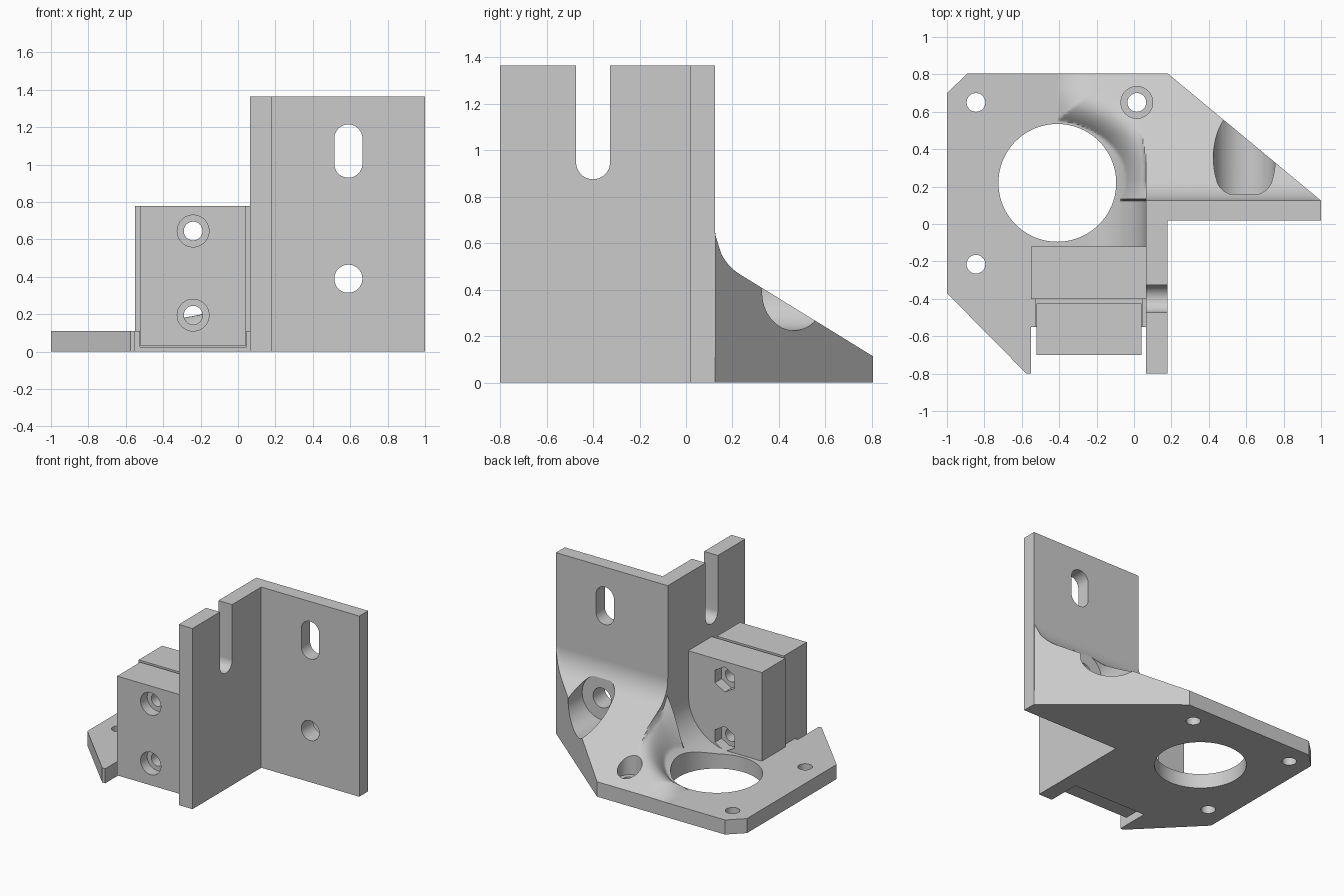
import bpy, bmesh, math
from mathutils import Matrix

cube = bpy.data.objects.get("Cube")
if cube:
    bpy.data.objects.remove(cube, do_unlink=True)

grey = bpy.data.materials.new("plain_grey")
grey.use_nodes = True
COLOUR = (0.6, 0.6, 0.6, 1)
grey.diffuse_color = COLOUR
grey.node_tree.nodes["Principled BSDF"].inputs["Base Color"].default_value = COLOUR


def finish(bm, name):
    bmesh.ops.recalc_face_normals(bm, faces=bm.faces)
    mesh = bpy.data.meshes.new(name)
    bm.to_mesh(mesh)
    bm.free()
    mesh.materials.append(grey)
    obj = bpy.data.objects.new(name, mesh)
    bpy.context.collection.objects.link(obj)
    return obj


def prism(name, outline, z0, z1):
    bm = bmesh.new()
    face = bm.faces.new([bm.verts.new((x, y, z0)) for x, y in outline])
    new = bmesh.ops.extrude_face_region(bm, geom=[face])["geom"]
    for v in new:
        if isinstance(v, bmesh.types.BMVert):
            v.co.z = z1
    return finish(bm, name)


def box(name, x0, x1, y0, y1, z0, z1):
    return prism(name, [(x0, y0), (x1, y0), (x1, y1), (x0, y1)], z0, z1)


def cylinder(axis, centre, radius, start, end, sides=48):
    """Cutter along an axis; centre holds the two other coordinates in order."""
    bm = bmesh.new()
    bmesh.ops.create_cone(bm, cap_ends=True, segments=sides, radius1=radius,
                          radius2=radius, depth=end - start)
    mid, (a, b) = (start + end) / 2, centre
    turn = {"x": Matrix.Rotation(math.pi / 2, 4, "Y"),
            "y": Matrix.Rotation(math.pi / 2, 4, "X"), "z": Matrix()}[axis]
    place = {"x": (mid, a, b), "y": (a, mid, b), "z": (a, b, mid)}[axis]
    bm.transform(Matrix.Translation(place) @ turn)
    return finish(bm, "cutter")


# Plates and walls
base = prism("base_plate", [(-1, -.37), (-.575, -.8), (-.55, -.8), (-.55, -.55),
                            (.07, -.55), (.07, .02), (1, .02), (1, .125),
                            (.18, .805), (-.89, .805), (-1, .7)], 0, .11)
walls = prism("corner_wall", [(.065, -.8), (.18, -.8), (.18, .02), (1, .02),
                              (1, .125), (.065, .125)], 0, 1.365)
rear_clamp = box("rear_clamp", -.55, .066, -.4, -.12, .001, .78)
front_clamp = box("front_clamp", -.52, .04, -.7, -.425, .03, .78)


# Sloping brace with rounded root
def slope(y):
    if y < .125:
        return 9
    if y < .235:
        return .66 - math.sqrt(max(0, .232 ** 2 - (.357 - y) ** 2))
    return .113 + (.805 - y) * .616


def blended(x, y):
    low, radius = .109, .34
    run = max(0, min(radius, x - .065 + radius))
    fillet = low + radius - math.sqrt(radius ** 2 - run ** 2)
    gap = min(x + .41, math.hypot(x + .41, y - .22) - .33)
    t = max(0, min(1, gap / .22))
    ramp = low
    if y > .125:
        ramp = low + (slope(y) - low) * math.sin(t * math.pi / 2)
    return max(low, min(slope(y), max(fillet, ramp)))


def brace(name, xs, y_start, y_end, power, height, rows):
    bm = bmesh.new()
    grid = []
    for x in xs:
        ys = [y_start + (y_end(x) - y_start) * (j / rows) ** power for j in range(rows + 1)]
        grid.append([bm.verts.new((x, y, height(x, y))) for y in ys])
    for a, b in zip(grid, grid[1:]):
        for j in range(rows):
            bm.faces.new((a[j], b[j], b[j + 1], a[j + 1]))
    new = bmesh.ops.extrude_face_region(bm, geom=bm.faces[:])["geom"]
    for v in new:
        if isinstance(v, bmesh.types.BMVert):
            v.co.z = .02
    return finish(bm, name)


def back_edge(x):
    return .805 if x < .18 else .805 - (x - .18) * .68 / .82


left_brace = brace("brace_blend", [-.45 + .515 * i / 60 for i in range(61)],
                   -.13, back_edge, 1, blended, 85)
right_brace = brace("brace_slope", [.065, .18] + [.18 + .818 * i / 24 for i in range(1, 25)],
                    .125, back_edge, 2, lambda x, y: slope(y), 32)


def cut(targets, cutters):
    for obj in targets:
        for c in cutters:
            mod = obj.modifiers.new("cut", "BOOLEAN")
            mod.operation, mod.solver, mod.object = "DIFFERENCE", "EXACT", c
        bpy.context.view_layer.update()
        graph = bpy.context.evaluated_depsgraph_get()
        mesh = bpy.data.meshes.new_from_object(obj.evaluated_get(graph))
        obj.modifiers.clear()
        obj.data = mesh
    for c in cutters:
        bpy.data.objects.remove(c, do_unlink=True)


# Large opening and plate screw holes
cut([base, left_brace], [cylinder("z", (-.41, .22), .315, -.1, 1, 80),
                         cylinder("z", (.015, .65), .05, -.1, 1),
                         cylinder("z", (.015, .65), .085, .112, 1)])
cut([base], [cylinder("z", (-.845, y), .05, -.1, 1) for y in (.65, -.215)])
cut([right_brace], [cylinder("z", (.015, .65), .085, .112, 1)])

# Seat for the loose clamp half
cut([base], [box("cutter", -.525, .045, -.71, -.4, .025, .2)])

# Back wall hole, its tool clearance, and the upright slot
cut([walls, right_brace], [cylinder("y", (.59, .39), .075, -.1, .3),
                           cylinder("y", (.59, .39), .166, .16, 1)])
cut([walls], [cylinder("y", (.59, 1.005), .075, -.1, .3),
              cylinder("y", (.59, 1.14), .075, -.1, .3),
              box("cutter", .515, .665, -.1, .3, 1.005, 1.14)])

# Side wall open slot and the bore through wall and clamp
cut([walls], [cylinder("x", (-.4, .948), .073, 0, .3),
              box("cutter", 0, .3, -.473, -.327, .948, 1.5)])
cut([walls, rear_clamp, front_clamp], [cylinder("x", (-.4, .42), .143, -1, .5, 64)])

# Clamp bolts: through holes, head recesses, hexagonal nut pockets
for z in (.645, .195):
    cut([front_clamp, rear_clamp], [cylinder("y", (-.24, z), .05, -1, 0),
                                    cylinder("y", (-.24, z), .085, -1, -.62),
                                    cylinder("y", (-.24, z), .095, -.2, 0, 6)])

for obj in (base, walls, rear_clamp, front_clamp, left_brace, right_brace):
    bpy.ops.object.select_all(action="DESELECT")
    obj.select_set(True)
    bpy.context.view_layer.objects.active = obj
    bpy.ops.object.shade_smooth_by_angle(angle=math.radians(30))
